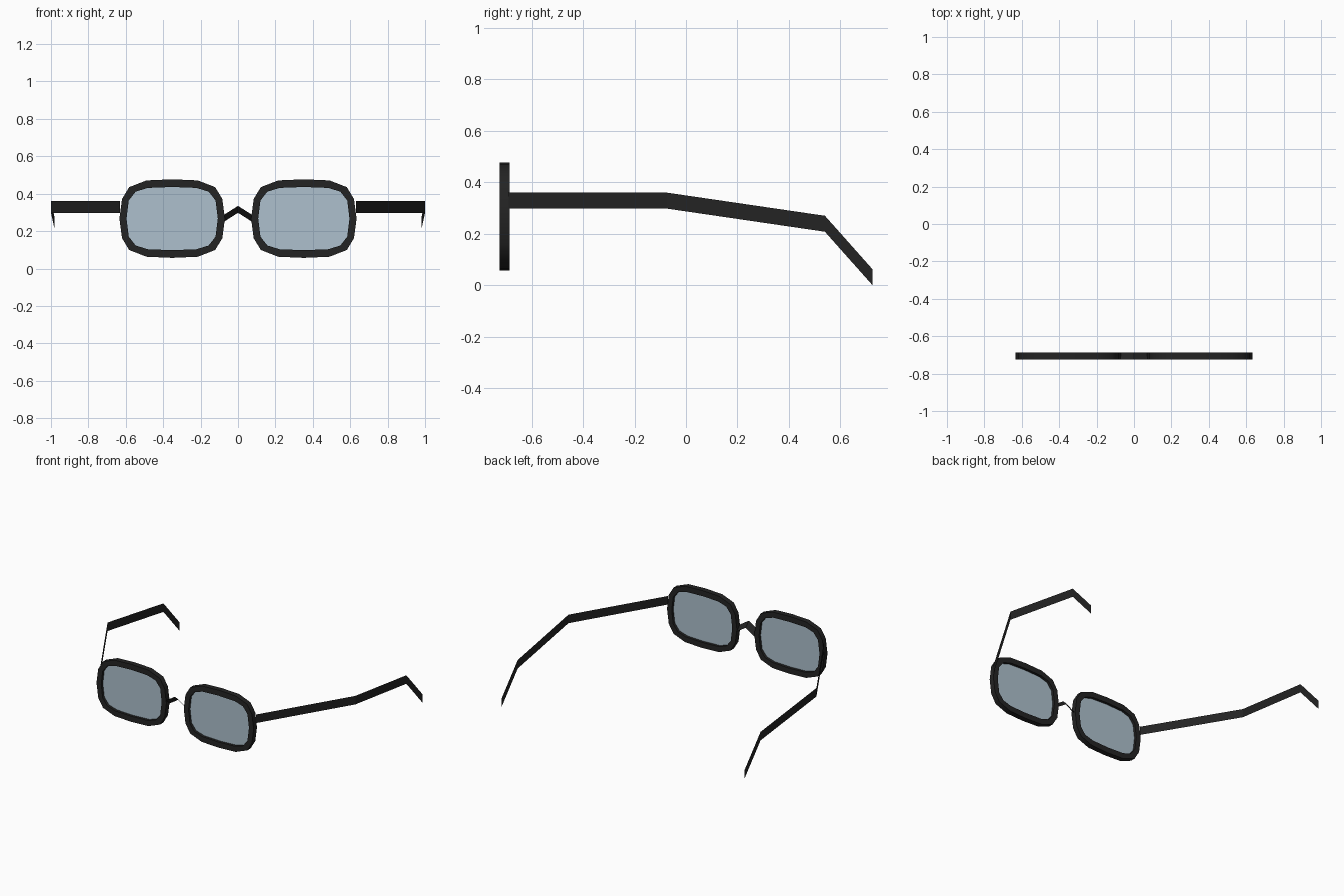
import bpy
import math

cube = bpy.data.objects.get("Cube")
if cube:
    bpy.data.objects.remove(cube, do_unlink=True)


def make_material(name, colour):
    mat = bpy.data.materials.new(name)
    mat.use_nodes = True
    mat.diffuse_color = (*colour, 1)
    mat.node_tree.nodes["Principled BSDF"].inputs["Base Color"].default_value = (*colour, 1)
    return mat


black = make_material("matte black", (0.017, 0.017, 0.017))
glass = make_material("pale blue glass", (0.42, 0.53, 0.61))


def make_object(name, verts, faces, mat):
    mesh = bpy.data.meshes.new(name)
    mesh.from_pydata(verts, [], faces)
    mesh.materials.append(mat)
    obj = bpy.data.objects.new(name, mesh)
    bpy.context.collection.objects.link(obj)
    return obj


def ribbon(name, edge_a, edge_b):
    """Thin sheet spanning two matching edges."""
    n = len(edge_a)
    faces = [(i, i + 1, n + i + 1, n + i) for i in range(n - 1)]
    return make_object(name, edge_a + edge_b, faces, black)


def full_loop(quarter):
    """Mirror a quarter outline (top centre to side centre) into a closed loop."""
    half = quarter + [(x, -z) for x, z in reversed(quarter[:-1])]
    return half + [(-x, z) for x, z in reversed(half[1:-1])]


# Rim outlines, relative to the lens centre
CX, CZ = 0.352, 0.267
FRONT, BACK = -0.725, -0.687
outer = full_loop([(0, 0.21), (0.137, 0.204), (0.23, 0.168), (0.268, 0.105), (0.282, 0)])
inner = full_loop([(0, 0.169), (0.13, 0.164), (0.195, 0.144), (0.232, 0.097), (0.244, 0)])
n = len(outer)

for side, s in (("left", 1), ("right", -1)):
    def place(loop, y):
        return [(s * CX + x, y, CZ + z) for x, z in loop]

    # Rim: square section swept round the lens
    rings = [place(outer, FRONT), place(outer, BACK), place(inner, BACK), place(inner, FRONT)]
    faces = []
    for r in range(4):
        a, b = r * n, (r + 1) % 4 * n
        for i in range(n):
            j = (i + 1) % n
            faces.append((a + i, b + i, b + j, a + j))
    rim = make_object(side + "_rim", sum(rings, []), faces, black)
    bpy.ops.object.select_all(action="DESELECT")
    rim.select_set(True)
    bpy.context.view_layer.objects.active = rim
    bpy.ops.object.shade_smooth_by_angle(angle=math.radians(40))

    # Lens: flat sheet in the middle of the rim
    make_object(side + "_lens", place(inner, (FRONT + BACK) / 2), [tuple(range(n))], glass)

    # Temple arm: upright ribbon, bent down behind the ear
    path = [(0.63, -0.69, 0.36), (1.0, -0.075, 0.36), (0.98, 0.54, 0.27), (0.98, 0.725, 0.062)]
    top = [(s * x, y, z) for x, y, z in path]
    bottom = [(x, y, z - 0.062) for x, y, z in top]
    ribbon(side + "_arm", top, bottom)

# Bridge: tilted chevron strip between the rims
ribbon("bridge",
       [(x, FRONT, z) for x, z in ((-0.078, 0.285), (0, 0.335), (0.078, 0.285))],
       [(x, BACK, z) for x, z in ((-0.078, 0.248), (0, 0.298), (0.078, 0.248))])
